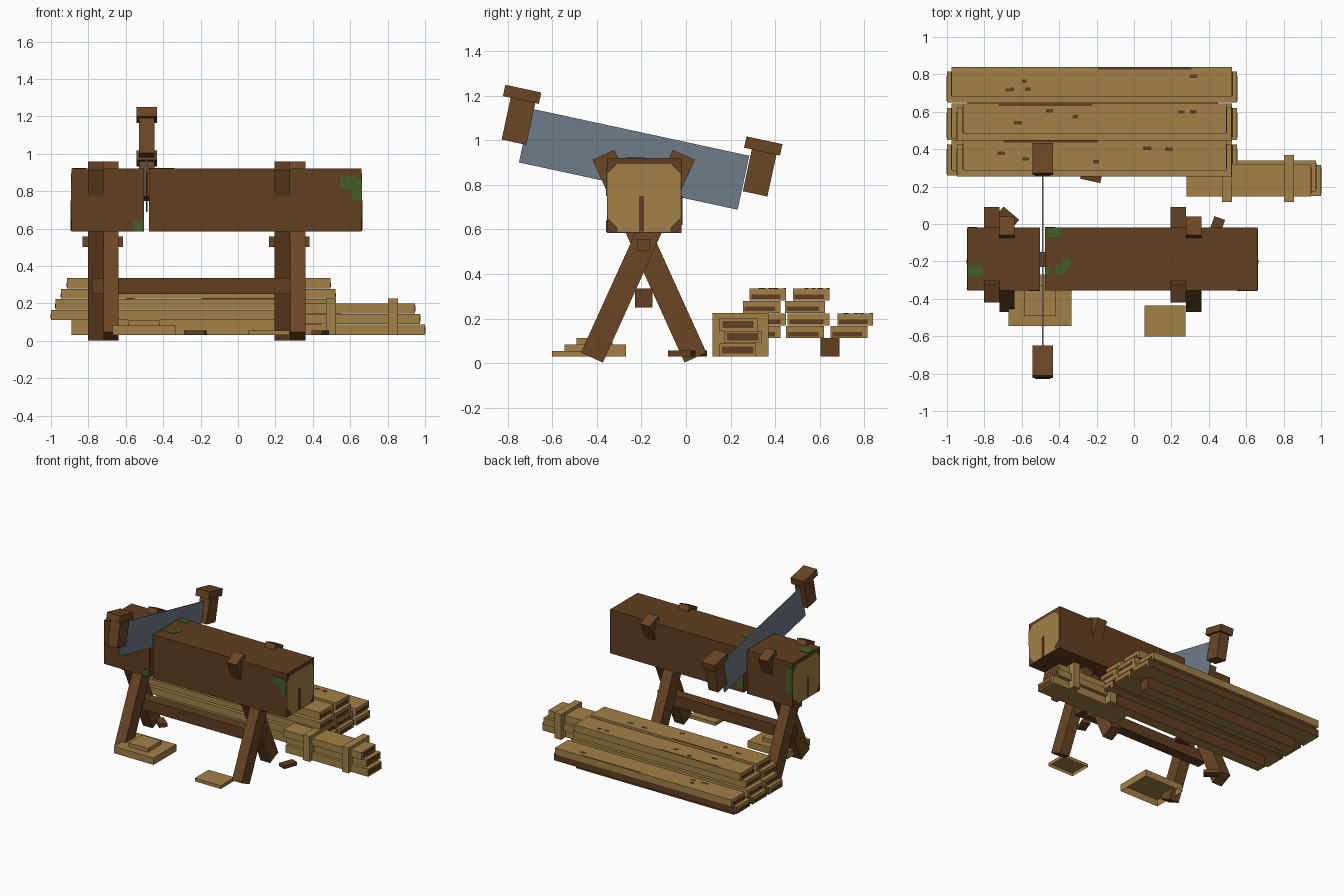
import bpy, bmesh, math, random
from mathutils import Matrix, Vector

if "Cube" in bpy.data.objects:
    bpy.data.objects.remove(bpy.data.objects["Cube"])

random.seed(4)


def material(name, r, g, b):
    m = bpy.data.materials.new(name)
    lin = [((c / 255 + 0.055) / 1.055) ** 2.4 for c in (r, g, b)]
    m.diffuse_color = (*lin, 1)
    m.use_nodes = True
    m.node_tree.nodes["Principled BSDF"].inputs["Base Color"].default_value = m.diffuse_color
    return m


bark = material("bark", 98, 62, 33)
beam = material("beam_wood", 107, 70, 37)
wood = material("cut_wood", 163, 129, 72)
steel = material("steel", 112, 124, 136)
moss = material("moss", 66, 94, 42)


def add_mesh(name, bm, *mats):
    me = bpy.data.meshes.new(name)
    bm.to_mesh(me)
    bm.free()
    ob = bpy.data.objects.new(name, me)
    bpy.context.collection.objects.link(ob)
    for m in mats:
        me.materials.append(m)
    return ob


def block(name, center, size, mat, rx=0, rz=0, second=None, rule=None, open_bottom=False):
    """Box; faces whose normal meets the rule take the second material."""
    bm = bmesh.new()
    bmesh.ops.create_cube(bm, size=1, matrix=Matrix.Diagonal((*size, 1)))
    bm.normal_update()
    if rule:
        for f in bm.faces:
            f.material_index = int(rule(f.normal))
    if open_bottom:
        low = [f for f in bm.faces if f.normal.z < -0.9]
        bmesh.ops.delete(bm, geom=low, context='FACES_ONLY')
    rot = Matrix.Rotation(rz, 4, 'Z') @ Matrix.Rotation(rx, 4, 'X')
    bmesh.ops.transform(bm, matrix=Matrix.Translation(center) @ rot, verts=bm.verts)
    return add_mesh(name, bm, *([mat, second] if second else [mat]))


def span(name, x, y, z, mat, **kw):
    """Box given by its ranges."""
    c = [(a + b) / 2 for a, b in (x, y, z)]
    return block(name, c, [b - a for a, b in (x, y, z)], mat, **kw)


# Log sawn in two
LY, LZ = (-0.355, -0.02), (0.585, 0.92)
span("log_short", (-0.89, -0.503), LY, LZ, bark)
span("log_long", (-0.475, 0.66), LY, LZ, bark)

# Pale end grain with clipped corners, and a crack on each end
for side, x in (("left", -0.89), ("right", 0.66)):
    s = -1 if side == "left" else 1
    bm = bmesh.new()
    c = 0.045
    y0, y1, z0, z1 = -0.352, -0.024, 0.588, 0.895
    ring = [(y0 + c, z0), (y1 - c, z0), (y1 - c, z0 + 0.02), (y1, z0 + c + 0.02),
            (y1, z1 - c), (y1 - c, z1), (y0 + c, z1), (y0, z1 - c), (y0, z0 + c + 0.02),
            (y0 + c, z0 + 0.02)]
    face = bm.faces.new([bm.verts.new((x, y, z)) for y, z in ring])
    ext = bmesh.ops.extrude_face_region(bm, geom=[face])
    moved = [v for v in ext["geom"] if isinstance(v, bmesh.types.BMVert)]
    bmesh.ops.translate(bm, verts=moved, vec=(s * 0.003, 0, 0))
    bmesh.ops.recalc_face_normals(bm, faces=bm.faces)
    add_mesh("end_grain_" + side, bm, wood)
    block("end_crack_" + side, (x + s * 0.004, -0.2, 0.67), (0.003, 0.022, 0.16), bark)

# Moss patches
T = 0.004
FRONT, BACK, TOP = (-0.355 - T, -0.355), (-0.02, -0.02 + T), (0.92, 0.92 + T)
patches = [
    ((0.55, 0.63), FRONT, (0.81, 0.88)), ((0.61, 0.66), FRONT, (0.75, 0.87)),
    ((-0.56, -0.503), FRONT, (0.588, 0.64)),
    ((-0.885, -0.81), (-0.28, -0.22), TOP), ((-0.46, -0.39), (-0.07, -0.022), TOP),
    ((-0.42, -0.36), (-0.265, -0.22), TOP), ((-0.385, -0.34), (-0.23, -0.185), TOP),
    ((-0.475, -0.45), (-0.27, -0.23), TOP),
    ((-0.89, -0.84), BACK, (0.68, 0.88)), ((-0.475, -0.42), BACK, (0.62, 0.75)),
]
for i, (x, y, z) in enumerate(patches):
    span(f"moss_patch_{i}", x, y, z, moss)

# Crossed legs, pegs and stretcher
tilt = math.radians(24.4)
for side, x in (("left", -0.72), ("right", 0.278)):
    block(f"leg_{side}_front_foot", (x + 0.041, -0.216, 0.480), (0.082, 0.108, 1.0), beam, rx=-tilt)
    block(f"leg_{side}_back_foot", (x - 0.041, -0.164, 0.480), (0.082, 0.108, 1.0), beam, rx=tilt)
    block(f"peg_{side}", (x - 0.003, -0.19, 0.53), (0.216, 0.055, 0.055), beam)
span("stretcher", (-0.78, 0.345), (-0.23, -0.15), (0.25, 0.335), bark)

# Two-handed saw
SX, dip = -0.488, math.radians(-12.2)
block("saw_blade", (SX, -0.233, 0.916), (0.006, 1.005, 0.248), steel, rx=dip)
for side, y, z in (("front", -0.75, 1.097), ("back", 0.333, 0.865)):
    block("saw_grip_" + side, (SX, y, z), (0.082, 0.113, 0.215), beam, rx=dip)
    top = Vector((SX, y + 0.014, z + 0.11))
    block("saw_grip_cap_" + side, top, (0.112, 0.165, 0.052), beam, rx=dip)

# Stacked planks, one entry per layer: x range, z range, y ranges
layers = [
    ((-1.0, 0.55), (0.112, 0.166), ((0.26, 0.425), (0.45, 0.62), (0.65, 0.815))),
    ((-0.975, 0.525), (0.168, 0.223), ((0.285, 0.45), (0.455, 0.645), (0.68, 0.84))),
    ((-0.945, 0.52), (0.225, 0.278), ((0.255, 0.425), (0.445, 0.625))),
    ((-0.915, 0.495), (0.28, 0.335), ((0.285, 0.45), (0.48, 0.645))),
]
for li, (x, z, rows) in enumerate(layers):
    for ri, y in enumerate(rows):
        name = f"plank_{li}_{ri}"
        span(name, x, y, z, wood, second=bark,
             rule=(lambda n: n.y > 0.9) if li == 0 else None)
        # Dark grain on both ends
        for s, xe in ((-1, x[0]), (1, x[1])):
            w = y[1] - y[0]
            block(name + "_end_grain", (xe + s * 0.0015, y[0] + w * 0.45, z[0] + 0.018),
                  (0.003, w * 0.8, 0.02), bark)
        # Knots on exposed tops
        if li == 3 or (li == 1 and ri == 2):
            for k in range(5):
                block(name + f"_knot_{k}",
                      (random.uniform(x[0] + 0.1, x[1] - 0.1), random.uniform(y[0] + 0.03, y[1] - 0.03),
                       z[1]), (random.uniform(0.015, 0.05), 0.018, 0.004), bark)
            block(name + "_edge_grain", (random.uniform(-0.5, 0.1), y[1] - 0.007, z[1]),
                  (0.5, 0.012, 0.004), bark)

# Bearers below the planks
for i, y in enumerate(((0.285, 0.365), (0.605, 0.69))):
    span(f"bearer_{i}", (-0.89, 0.45), y, (0.03, 0.112), wood, second=bark,
         rule=lambda n: n.y > 0.9 or abs(n.x) > 0.9)

# Bundle of short boards with two bands
for i, (x, y, z) in enumerate((((0.30, 1.0), (0.15, 0.315), (0.03, 0.088)),
                               ((0.29, 0.972), (0.17, 0.34), (0.09, 0.143)),
                               ((0.28, 0.945), (0.148, 0.32), (0.145, 0.2)))):
    span(f"bundle_board_{i}", x, y, z, wood)
    block(f"bundle_board_grain_{i}", (x[1] + 0.0015, sum(y) / 2, z[0] + 0.028),
          (0.003, 0.14, 0.032), bark)
for i, x in enumerate(((0.47, 0.525), (0.802, 0.856))):
    span(f"bundle_band_{i}", x, (0.118, 0.37), (0.03, 0.225), wood)

# Offcut slabs on the ground
span("slab_left", (-0.67, -0.335), (-0.545, -0.27), (0.03, 0.083), wood, open_bottom=True)
span("slab_left_step", (-0.585, -0.42), (-0.492, -0.33), (0.083, 0.112), wood, open_bottom=True)
span("slab_right", (0.055, 0.275), (-0.602, -0.435), (0.03, 0.055), wood, open_bottom=True)

# Bark chips
for i, (x, y, a) in enumerate(((-0.228, 0.26, -12), (0.44, -0.02, 70), (-0.675, 0.035, -40))):
    block(f"bark_chip_{i}", (x, y, 0.043), (0.11, 0.06, 0.026), bark, rz=math.radians(a))
